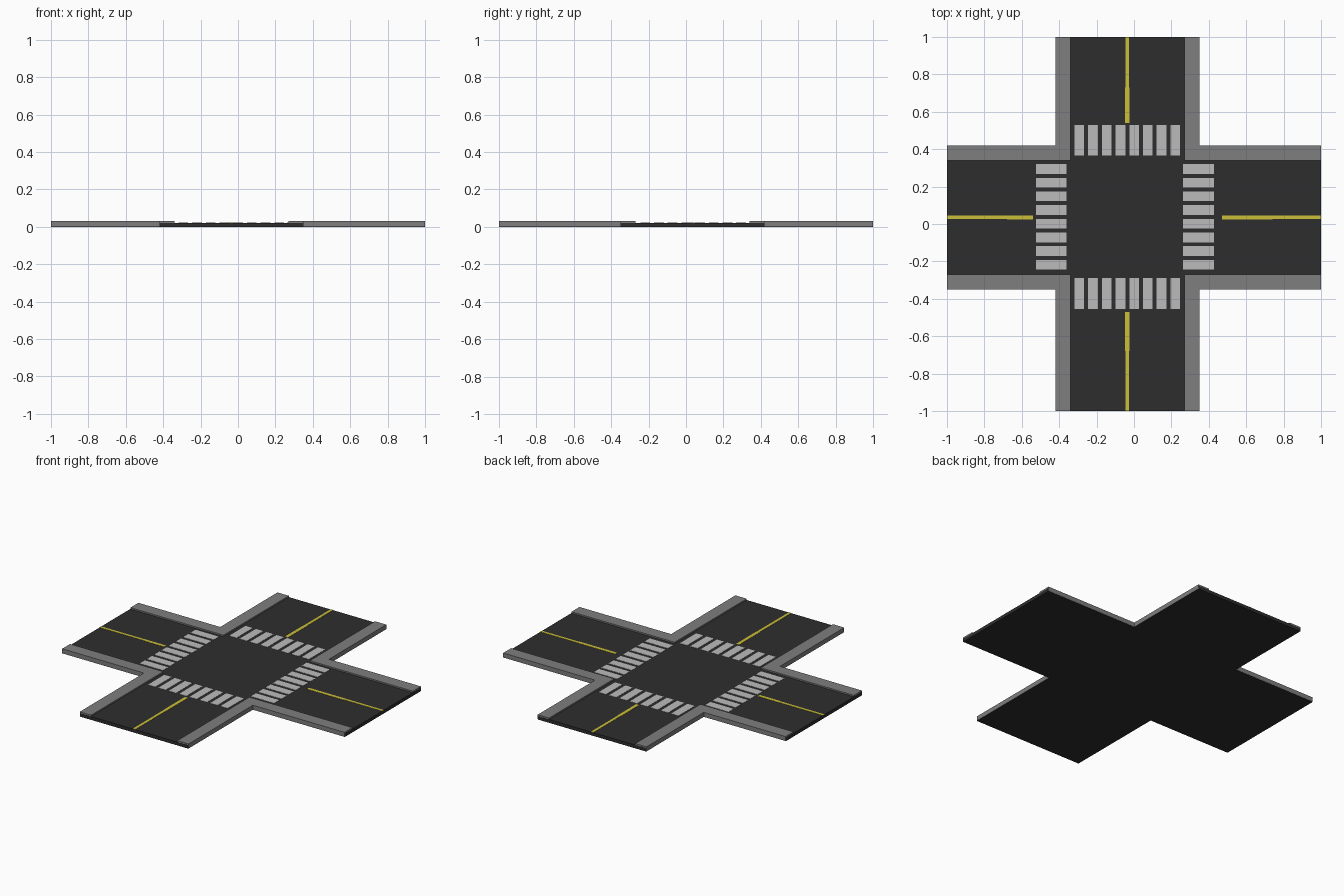
import bpy, bmesh

if "Cube" in bpy.data.objects:
    bpy.data.objects.remove(bpy.data.objects["Cube"])

X0, X1 = -0.34, 0.27      # kerb lines of the front-back road
Y0, Y1 = -0.27, 0.34      # kerb lines of the left-right road
W = 0.08                  # pavement width


def material(name, color):
    m = bpy.data.materials.new(name)
    m.diffuse_color = (*color, 1)
    m.use_nodes = True
    m.node_tree.nodes["Principled BSDF"].inputs["Base Color"].default_value = m.diffuse_color
    return m


asphalt = material("asphalt", (0.027, 0.027, 0.027))
concrete = material("concrete", (0.21, 0.21, 0.21))
white = material("white_paint", (0.5, 0.5, 0.5))
yellow = material("yellow_paint", (0.6, 0.52, 0.04))


def prisms(name, outlines, z0, z1, mat):
    """Extrude one or more flat outlines between two heights."""
    bm = bmesh.new()
    for pts in outlines:
        face = bm.faces.new([bm.verts.new((x, y, z0)) for x, y in pts])
        top = bmesh.ops.extrude_face_region(bm, geom=[face], use_keep_orig=True)
        verts = [v for v in top["geom"] if isinstance(v, bmesh.types.BMVert)]
        bmesh.ops.translate(bm, verts=verts, vec=(0, 0, z1 - z0))
    bmesh.ops.recalc_face_normals(bm, faces=bm.faces)
    me = bpy.data.meshes.new(name)
    bm.to_mesh(me)
    bm.free()
    me.materials.append(mat)
    ob = bpy.data.objects.new(name, me)
    bpy.context.collection.objects.link(ob)


def rect(xa, xb, ya, yb):
    return [(xa, ya), (xb, ya), (xb, yb), (xa, yb)]


# Cross-shaped road slab, running under the pavements
e = 0.002
l, r, f, b = X0 - W + e, X1 + W - e, Y0 - W + e, Y1 + W - e
prisms("road", [[(l, -1), (r, -1), (r, f), (1, f), (1, b), (r, b),
                 (r, 1), (l, 1), (l, b), (-1, b), (-1, f), (l, f)]], 0, 0.021, asphalt)

# L-shaped raised pavement at each corner
for sx, kx, side in ((-1, X0, "left"), (1, X1, "right")):
    for sy, ky, end in ((-1, Y0, "front"), (1, Y1, "back")):
        ox, oy, ex, ey = kx + sx * W, ky + sy * W, sx * 0.999, sy * 0.999
        prisms(f"pavement_{end}_{side}",
               [[(kx, ky), (ex, ky), (ex, oy), (ox, oy), (ox, ey), (kx, ey)]],
               0.001, 0.03, concrete)

# Crosswalk stripes, eight per road arm
steps = [0.0732 * i for i in range(8)]
for name, ya, yb in (("front", -0.455, -0.29), ("back", 0.365, 0.53)):
    prisms(f"crosswalk_{name}",
           [rect(-0.318 + s, -0.266 + s, ya, yb) for s in steps], 0.02, 0.0225, white)
for name, xa, xb in (("left", -0.525, -0.36), ("right", 0.262, 0.427)):
    prisms(f"crosswalk_{name}",
           [rect(xa, xb, -0.244 + s, -0.192 + s) for s in steps], 0.02, 0.0225, white)

# Yellow centre lines: a wider dash by the crosswalk, then a narrower one
for name, near, mid, far in (("front", -0.47, -0.68, -1), ("back", 0.54, 0.73, 1)):
    prisms(f"centre_line_{name}",
           [rect(-0.047, -0.025, *sorted((near, mid))),
            rect(-0.045, -0.027, *sorted((mid, far)))], 0.02, 0.0225, yellow)
for name, near, mid, far in (("left", -0.54, -0.68, -1), ("right", 0.47, 0.74, 1)):
    prisms(f"centre_line_{name}",
           [rect(*sorted((near, mid)), 0.025, 0.046),
            rect(*sorted((mid, far)), 0.028, 0.045)], 0.02, 0.0225, yellow)
